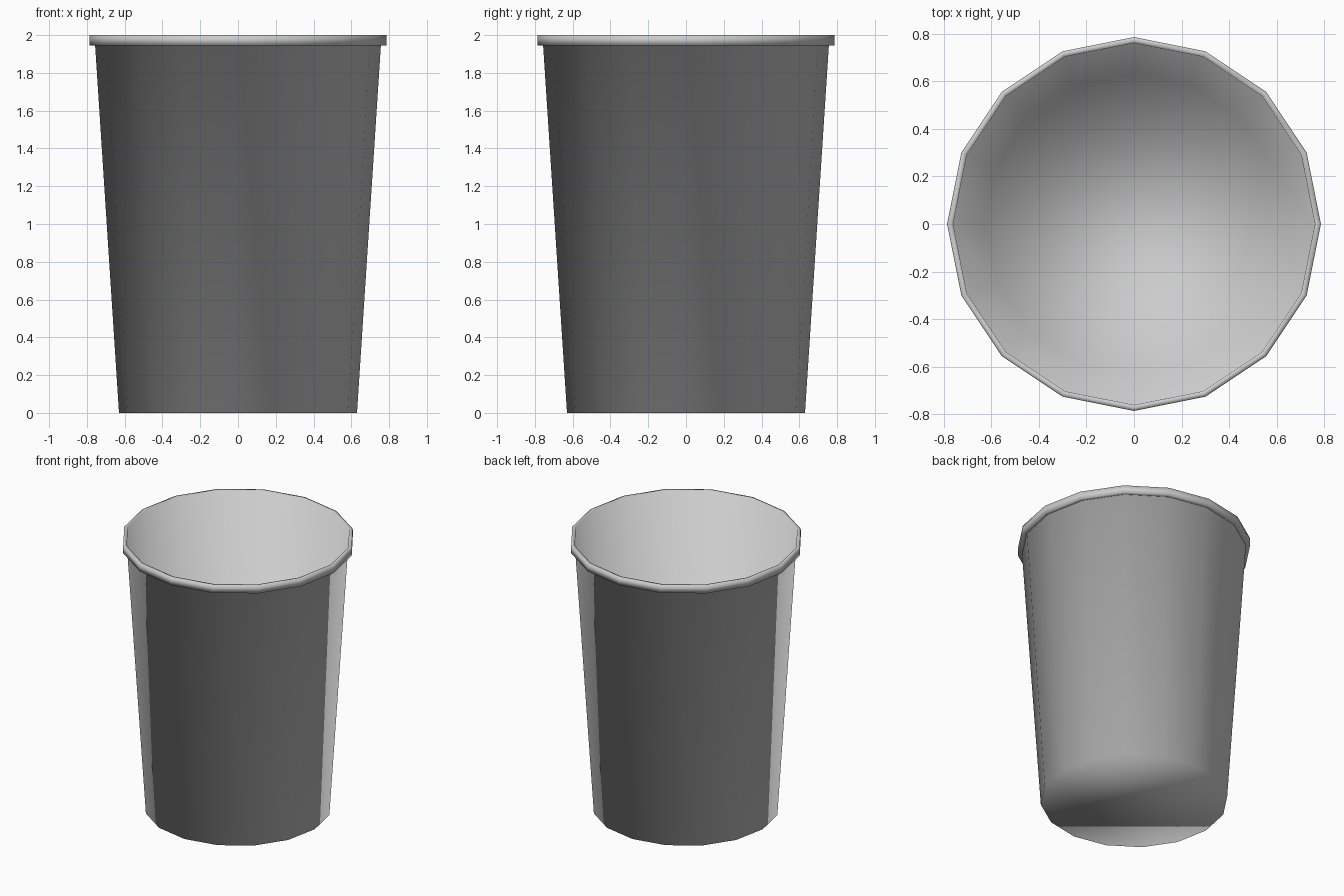
import bpy, bmesh, math

if "Cube" in bpy.data.objects:
    bpy.data.objects.remove(bpy.data.objects["Cube"])

SIDES = 16

# Profile (radius, height): up the thin wall, over the rim and back under it to the wall
PROFILE = [(0.63, 0.0), (0.76, 2.0), (0.785, 2.0), (0.785, 1.945), (0.757, 1.945)]


def ring(bm, radius, height):
    return [bm.verts.new((radius * math.cos(math.tau * i / SIDES),
                          radius * math.sin(math.tau * i / SIDES),
                          height)) for i in range(SIDES)]


bm = bmesh.new()
rings = [ring(bm, r, z) for r, z in PROFILE]

# Floor, facing up into the cup
bm.faces.new(rings[0])

# Wall facing inward, then the folded-over rim facing outward
for low, high in zip(rings, rings[1:]):
    for i in range(SIDES):
        j = (i + 1) % SIDES
        bm.faces.new((low[j], low[i], high[i], high[j]))

# Smooth shading everywhere
for face in bm.faces:
    face.smooth = True

mesh = bpy.data.meshes.new("cup")
bm.to_mesh(mesh)
bm.free()
cup = bpy.data.objects.new("cup", mesh)
bpy.context.collection.objects.link(cup)
